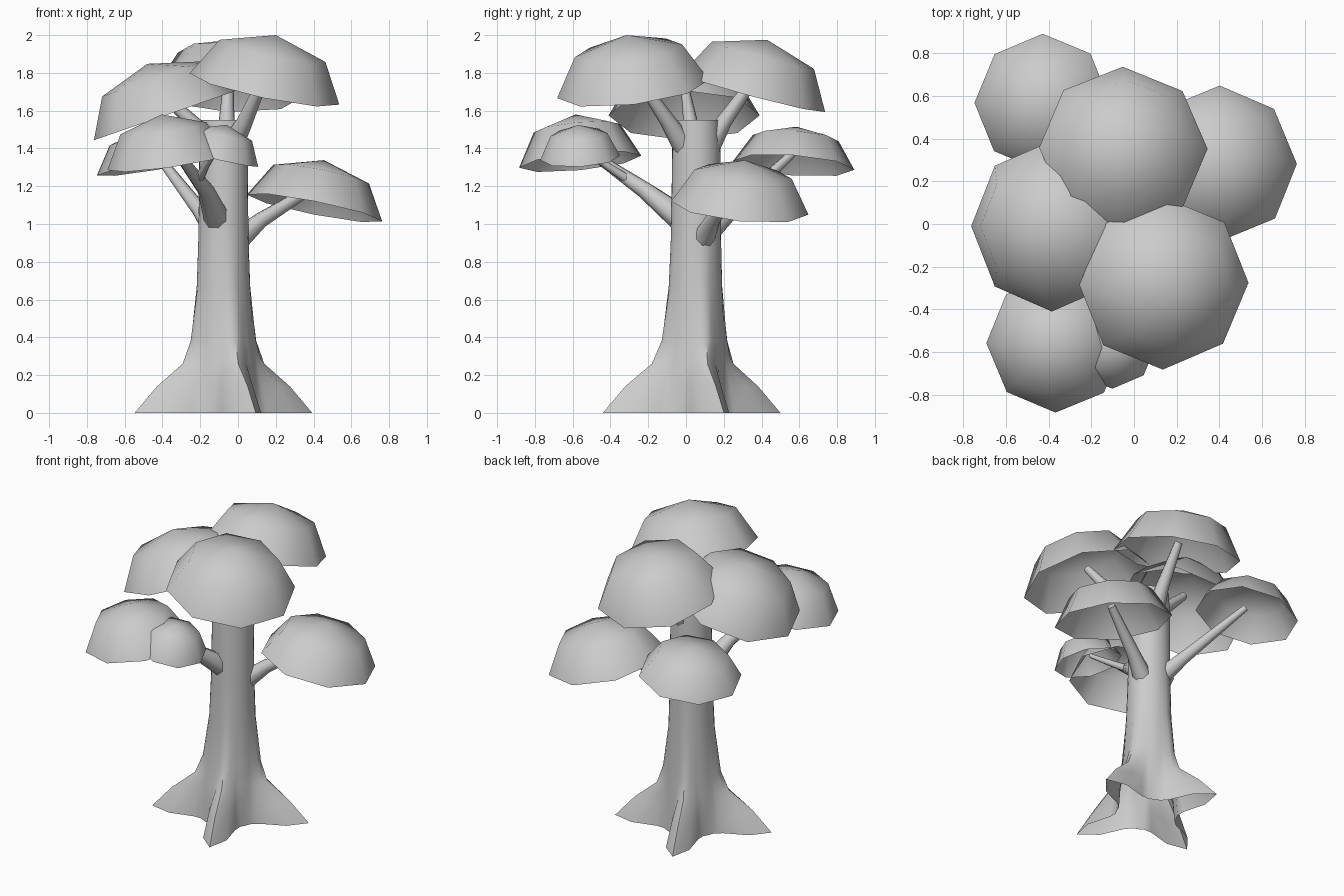
import bpy, bmesh, math
from mathutils import Vector

if "Cube" in bpy.data.objects:
    bpy.data.objects.remove(bpy.data.objects["Cube"])


def loft(name, rings, cap_end=False, pole=None, angle=60):
    """Skin a list of equal-sized vertex rings; optional end cap or pole."""
    bm = bmesh.new()
    loops = [[bm.verts.new(p) for p in ring] for ring in rings]
    n = len(loops[0])
    for a, b in zip(loops, loops[1:]):
        for i in range(n):
            j = (i + 1) % n
            bm.faces.new((a[i], a[j], b[j], b[i]))
    last = loops[-1]
    if cap_end:
        bm.faces.new(last)
    if pole is not None:
        top = bm.verts.new(pole)
        for i in range(n):
            bm.faces.new((last[i], last[(i + 1) % n], top))
    mesh = bpy.data.meshes.new(name)
    bm.to_mesh(mesh)
    bm.free()
    obj = bpy.data.objects.new(name, mesh)
    bpy.context.collection.objects.link(obj)
    bpy.ops.object.select_all(action='DESELECT')
    obj.select_set(True)
    bpy.context.view_layer.objects.active = obj
    bpy.ops.object.shade_smooth_by_angle(angle=math.radians(angle))
    return obj


def circle(center, axis, radius, n=8):
    """Ring of n points around an axis."""
    q = Vector((0, 0, 1)).rotation_difference(Vector(axis))
    c = Vector(center)
    return [c + q @ Vector((radius * math.cos(2 * math.pi * i / n),
                            radius * math.sin(2 * math.pi * i / n), 0))
            for i in range(n)]


# Trunk: (z, root radius, valley radius, centre y), four root flares
root_angle = math.radians(20)
profile = [(0, 0.50, 0.19, 0.03), (0.14, 0.375, 0.18, 0.03),
           (0.26, 0.23, 0.17, 0.035), (0.38, 0.185, 0.155, 0.045),
           (0.67, 0.145, 0.14, 0.05), (0.95, 0.134, 0.132, 0.053),
           (1.40, 0.128, 0.128, 0.055), (1.55, 0.122, 0.122, 0.055)]
rings = []
for z, tip, valley, cy in profile:
    ring = []
    for i in range(32):
        phi = 2 * math.pi * i / 32
        w = ((1 + math.cos(4 * phi)) / 2) ** 3
        r = valley + (tip - valley) * w
        a = phi + root_angle
        ring.append((-0.077 + r * math.cos(a), cy + r * math.sin(a), z))
    rings.append(ring)
loft("trunk", rings, cap_end=True, angle=50)


# Branches: tapered tubes along short paths (x, y, z, radius)
def branch(name, path):
    pts = [Vector(p[:3]) for p in path]
    rings = []
    for i, p in enumerate(path):
        d = pts[min(i + 1, len(pts) - 1)] - pts[max(i - 1, 0)]
        rings.append(circle(pts[i], d, p[3]))
    loft(name, rings, cap_end=True)


branch("branch_top_front", [(-0.05, 0.01, 1.38, 0.065), (0.04, -0.10, 1.55, 0.042), (0.15, -0.27, 1.80, 0.025)])
branch("branch_top_back", [(-0.07, 0.10, 1.37, 0.065), (-0.06, 0.20, 1.54, 0.042), (-0.05, 0.37, 1.78, 0.025)])
branch("branch_top_left", [(-0.10, 0.05, 1.38, 0.065), (-0.20, 0.03, 1.50, 0.042), (-0.40, 0.0, 1.69, 0.025)])
branch("branch_low_back", [(-0.10, 0.09, 0.93, 0.065), (-0.20, 0.24, 1.07, 0.042), (-0.43, 0.56, 1.37, 0.022)])
branch("branch_low_right", [(-0.02, 0.08, 0.90, 0.065), (0.12, 0.14, 1.02, 0.042), (0.41, 0.27, 1.20, 0.025)])
branch("branch_low_front", [(-0.10, 0.01, 1.0, 0.075), (-0.17, -0.22, 1.18, 0.045), (-0.34, -0.54, 1.40, 0.02)])
branch("twig_front", [(-0.21, -0.30, 1.23, 0.025), (-0.17, -0.42, 1.31, 0.02), (-0.11, -0.55, 1.40, 0.013)])


# Foliage: open eight-sided domes (rim centre, pole, rim radius)
domes = {
    "foliage_top_front": ((0.14, -0.28, 1.715), (0.20, -0.315, 2.0), 0.405),
    "foliage_top_back": ((-0.05, 0.355, 1.695), (-0.035, 0.43, 1.975), 0.395),
    "foliage_top_left": ((-0.385, -0.01, 1.575), (-0.48, -0.01, 1.848), 0.40),
    "foliage_low_back": ((-0.43, 0.57, 1.31), (-0.465, 0.585, 1.515), 0.322),
    "foliage_low_right": ((0.405, 0.285, 1.085), (0.455, 0.31, 1.338), 0.365),
    "foliage_low_front": ((-0.37, -0.56, 1.33), (-0.405, -0.585, 1.58), 0.325),
    "foliage_small": ((-0.10, -0.56, 1.35), (-0.06, -0.57, 1.525), 0.212),
}
for name, (base, pole, r) in domes.items():
    c, p = Vector(base), Vector(pole)
    k = math.sqrt(0.5)
    loft(name, [circle(c, p - c, r), circle(c.lerp(p, k), p - c, r * k)], pole=p)
